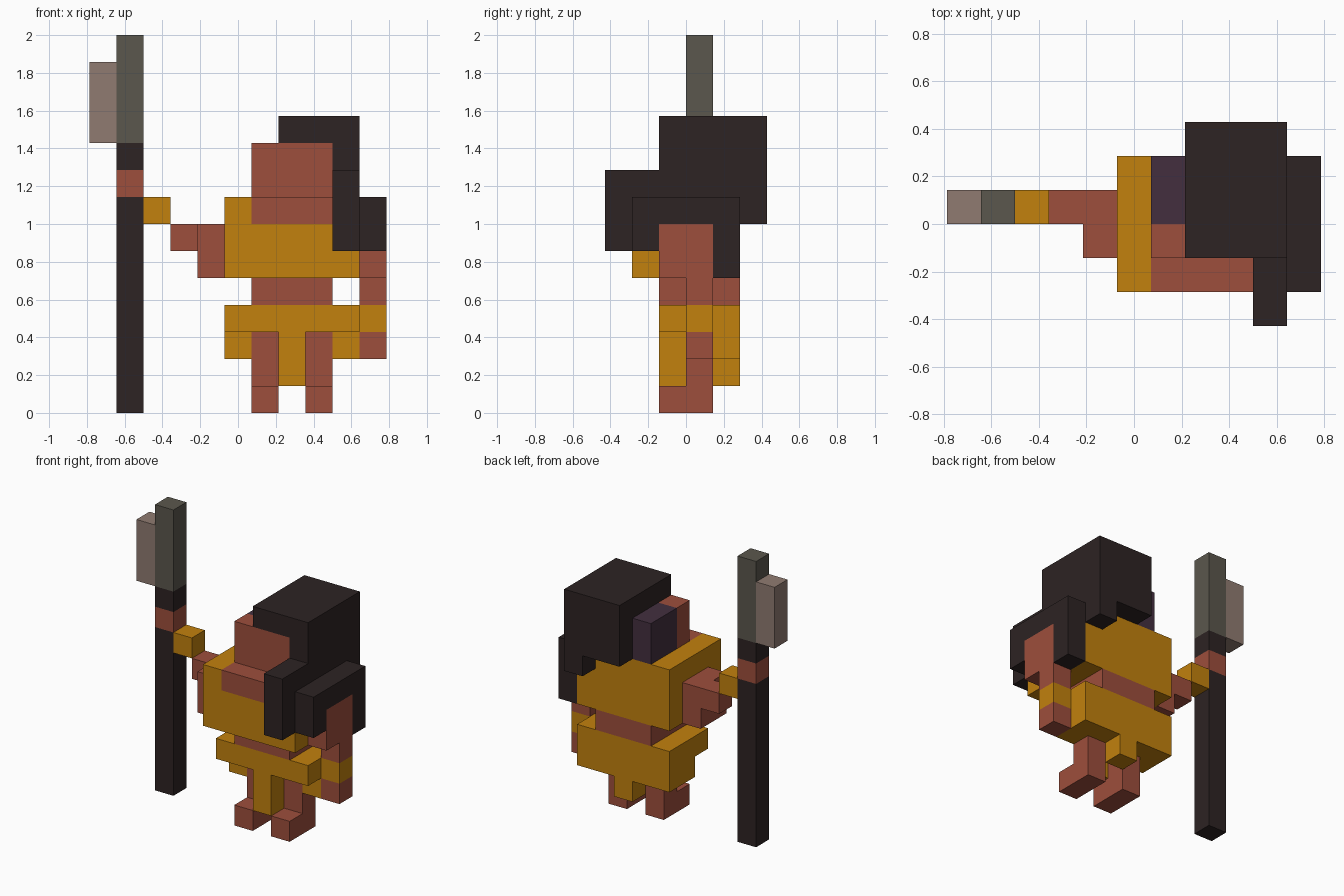
import bpy, bmesh, math
from mathutils import Vector

cube = bpy.data.objects.get("Cube")
if cube:
    bpy.data.objects.remove(cube, do_unlink=True)

UNIT = 1 / 7  # edge length of one block


def make_material(name, rgb):
    linear = [((c / 255 + 0.055) / 1.055) ** 2.4 if c > 10 else c / 255 / 12.92 for c in rgb]
    mat = bpy.data.materials.new(name)
    mat.use_nodes = True
    mat.diffuse_color = (*linear, 1)
    bsdf = next(n for n in mat.node_tree.nodes if n.type == "BSDF_PRINCIPLED")
    bsdf.inputs["Base Color"].default_value = (*linear, 1)
    bsdf.inputs["Roughness"].default_value = 0.9
    return mat


SKIN = make_material("reddish skin", (157, 78, 60))
GOLD = make_material("ochre cloth", (194, 129, 13))
DARK = make_material("dark brown", (45, 35, 35))
PURPLE = make_material("dark purple", (67, 47, 63))
STONE = make_material("grey stone", (91, 87, 77))
BLADE = make_material("pale taupe", (144, 123, 113))


def part(name, mat, *boxes):
    """Union of block-grid boxes (x0, x1, y0, y1, z0, z1) as one clean shell."""
    cells = {(x, y, z) for x0, x1, y0, y1, z0, z1 in boxes
             for x in range(x0, x1) for y in range(y0, y1) for z in range(z0, z1)}
    bm = bmesh.new()
    for cell in cells:
        for axis in range(3):
            for sign in (-1, 1):
                step = Vector((0, 0, 0))
                step[axis] = sign
                if tuple(int(c + s) for c, s in zip(cell, step)) in cells:
                    continue
                u, v = Vector((0, 0, 0)), Vector((0, 0, 0))
                u[(axis + 1) % 3] = 0.5
                v[(axis + 2) % 3] = 0.5 * sign
                mid = Vector(cell) + Vector((0.5, 0.5, 0.5)) + step * 0.5 - Vector((5.5, 0, 0))
                corners = (mid - u - v, mid + u - v, mid + u + v, mid - u + v)
                bm.faces.new([bm.verts.new(c * UNIT) for c in corners])
    bmesh.ops.remove_doubles(bm, verts=bm.verts[:], dist=0.001)
    bmesh.ops.dissolve_limit(bm, angle_limit=math.radians(1), verts=bm.verts[:], edges=bm.edges[:])
    mesh = bpy.data.meshes.new(name)
    bm.to_mesh(mesh)
    bm.free()
    mesh.materials.append(mat)
    obj = bpy.data.objects.new(name, mesh)
    bpy.context.collection.objects.link(obj)
    return obj


# Legs with forward feet
for side, x in (("right", 6), ("left", 8)):
    part(side + "_leg", SKIN, (x, x + 1, -1, 1, 0, 1), (x, x + 1, 0, 1, 1, 3))

# Skirt: belt, sides and back hem, front and back flaps
part("skirt", GOLD,
     (5, 10, -1, 2, 3, 4),
     (5, 6, 0, 2, 2, 3), (9, 10, 0, 2, 2, 3), (5, 10, 1, 2, 2, 3),
     (7, 8, -1, 0, 1, 3), (7, 8, 1, 2, 1, 2))

# Torso
part("waist", SKIN, (6, 9, -1, 2, 4, 5))
part("tunic", GOLD,
     (5, 10, -2, 2, 5, 7), (5, 6, -2, 2, 7, 8),
     (9, 10, -2, 2, 7, 8), (6, 9, -1, 2, 7, 8))

# Head
part("head", SKIN, (6, 9, -2, -1, 7, 8), (6, 9, -1, 0, 8, 10))
part("head_side", PURPLE, (6, 7, 0, 2, 8, 10))
part("hair", DARK,
     (7, 10, -1, 3, 10, 11), (7, 10, 0, 3, 8, 10), (9, 10, -1, 0, 8, 10),
     (9, 10, 2, 3, 7, 8))
part("front_hair_lock", DARK, (9, 10, -3, -1, 8, 9), (9, 10, -3, -2, 6, 8))

# Left arm under its shoulder cover
part("left_shoulder_cover", DARK,
     (10, 11, -2, 2, 7, 8), (10, 11, -2, -1, 6, 7), (10, 11, 1, 2, 5, 7))
part("left_arm", SKIN, (10, 11, -1, 1, 5, 7), (10, 11, 0, 1, 4, 5))
part("left_wristband", GOLD, (10, 11, 0, 1, 3, 4))
part("left_hand", SKIN, (10, 11, 0, 1, 2, 3))

# Right arm reaching out to the weapon
part("right_arm", SKIN, (4, 5, -1, 1, 5, 7), (3, 4, 0, 1, 6, 7))
part("right_wristband", GOLD, (2, 3, 0, 1, 7, 8))
part("right_hand", SKIN, (1, 2, 0, 1, 8, 9))

# Weapon
part("weapon_shaft", DARK, (1, 2, 0, 1, 0, 8), (1, 2, 0, 1, 9, 10))
part("weapon_head", STONE, (1, 2, 0, 1, 10, 14))
part("weapon_blade", BLADE, (0, 1, 0, 1, 10, 13))
